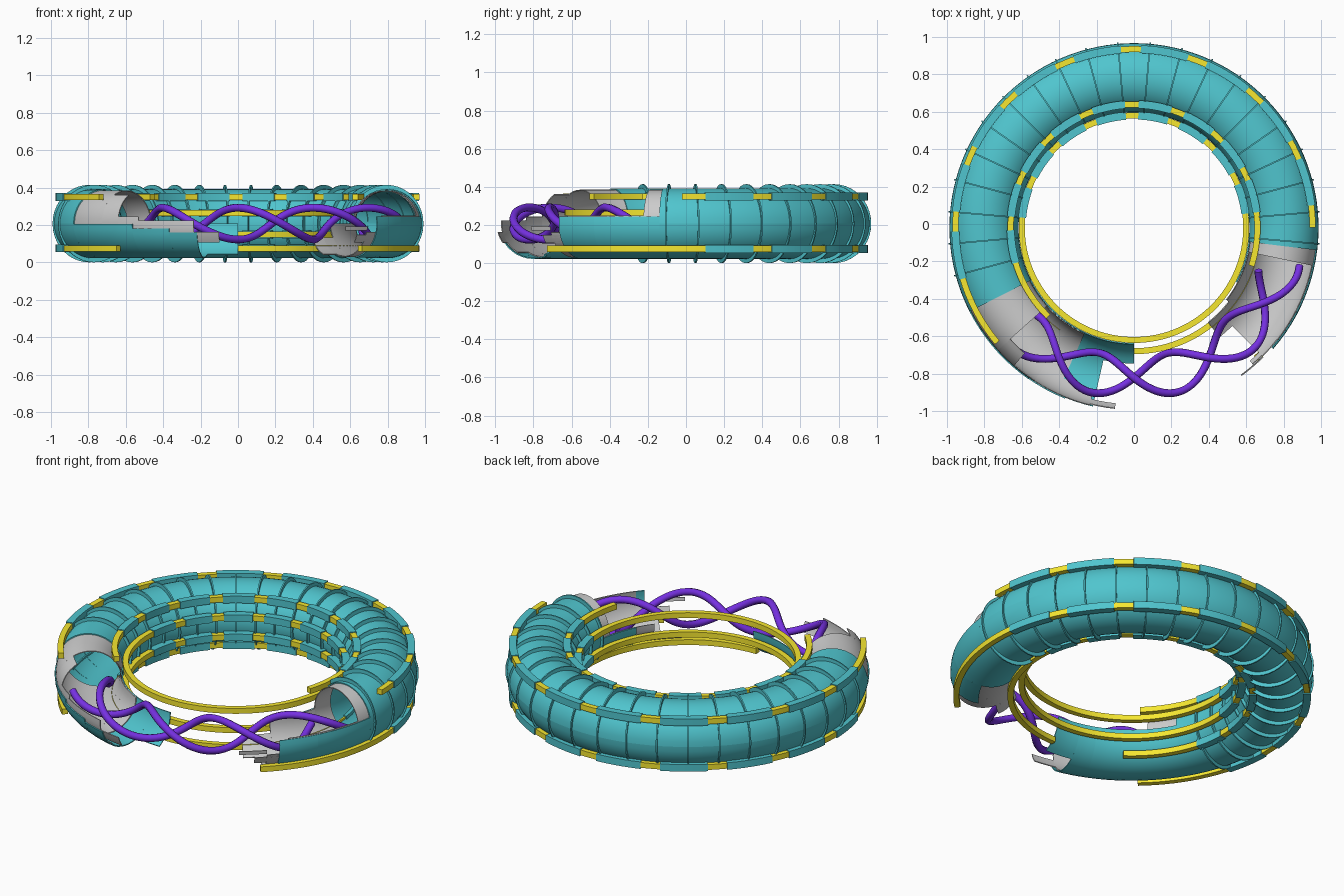
import bpy, bmesh
from math import sin, cos, radians, pi

if "Cube" in bpy.data.objects:
    bpy.data.objects.remove(bpy.data.objects["Cube"])

CY, CZ = -0.02, 0.207      # centre of the ring
R, TUBE = 0.802, 0.185     # ring radius, tube radius


def material(name, rgb):
    m = bpy.data.materials.new(name)
    m.diffuse_color = (*rgb, 1)
    m.use_nodes = True
    m.node_tree.nodes["Principled BSDF"].inputs["Base Color"].default_value = m.diffuse_color
    return m


TEAL = material("teal", (0.08, 0.56, 0.62))
YELLOW = material("yellow", (0.92, 0.80, 0.03))
PURPLE = material("purple", (0.18, 0.03, 0.75))


def sweep(bm, profile, a0, a1):
    """Turn a closed (radius, z) profile around the ring axis from a0 to a1 degrees.
    The profile is an even list whose first half pairs with its reversed second half."""
    full = abs(a1 - a0) >= 360
    n = max(1, round(abs(a1 - a0) / 3))
    rings = []
    for i in range(n if full else n + 1):
        a = radians(a0 + (a1 - a0) * i / n)
        rings.append([bm.verts.new((r * cos(a), CY + r * sin(a), CZ + z)) for r, z in profile])
    m = len(profile)
    for i in range(n):
        p, q = rings[i], rings[(i + 1) % len(rings)]
        for j in range(m):
            k = (j + 1) % m
            bm.faces.new((p[j], p[k], q[k], q[j]))
    if not full:
        for ring in (rings[0], rings[-1]):
            for j in range(m // 2 - 1):
                bm.faces.new((ring[j], ring[j + 1], ring[m - 2 - j], ring[m - 1 - j]))


def finish(bm, name, mat=None):
    bmesh.ops.recalc_face_normals(bm, faces=bm.faces)
    me = bpy.data.meshes.new(name)
    bm.to_mesh(me)
    bm.free()
    ob = bpy.data.objects.new(name, me)
    bpy.context.collection.objects.link(ob)
    if mat:
        me.materials.append(mat)
    bpy.ops.object.select_all(action='DESELECT')
    bpy.context.view_layer.objects.active = ob
    ob.select_set(True)
    bpy.ops.object.shade_smooth_by_angle(angle=radians(30))


def arc_band(outer, inner, f0, f1):
    """Tube wall section; 0 = outside, 90 = top, 180 = inside, 270 = bottom."""
    n = max(2, round((f1 - f0) / 9))
    fs = [radians(f0 + (f1 - f0) * i / n) for i in range(n + 1)]
    return ([(R + outer * cos(f), outer * sin(f)) for f in fs] +
            [(R + inner * cos(f), inner * sin(f)) for f in reversed(fs)])


def shell(name, patches, outer, inner, mat=None):
    bm = bmesh.new()
    for a0, a1, f0, f1 in patches:
        sweep(bm, arc_band(outer, inner, f0, f1), a0, a1)
    finish(bm, name, mat)


# Outer tube with its stepped cutaway at the front
shell("outer_tube", [
    (-7, 207, 0, 360),
    (207, 235, 180, 359), (235, 248, 180, 352), (248, 257, 180, 345), (257, 270, 180, 245),
    (-28, -7, 180, 372), (-41, -28, 280, 372),
], TUBE, TUBE - 0.006, TEAL)

# Grey liner showing past the outer tube
shell("inner_liner", [
    (-12, 0, 0, 360), (-38, -12, 180, 374), (-45, -38, 205, 345),
    (-52, -45, 205, 250), (-49, -41, 325, 340), (-54, -45, 348, 355),
    (200, 222, 0, 360), (222, 229, 180, 420), (229, 237, 180, 372),
    (237, 245, 180, 365), (245, 256, 300, 365), (256, 264, 325, 345),
], TUBE - 0.007, TUBE - 0.012)

# Thin ribs around the tube
bm = bmesh.new()
for k in range(21):
    a = radians(-5 + 10 * k)
    c, s = cos(a), sin(a)
    loops = []
    for t in (-0.004, 0.004):
        for rx, rz in ((0.197, 0.207), (0.180, 0.180)):
            loops.append([])
            for i in range(40):
                f = 2 * pi * i / 40
                r = R - 0.004 + rx * cos(f)
                loops[-1].append(bm.verts.new((r * c - t * s, CY + r * s + t * c, CZ + rz * sin(f))))
    for u, v in ((0, 1), (1, 3), (3, 2), (2, 0)):
        for i in range(40):
            j = (i + 1) % 40
            bm.faces.new((loops[u][i], loops[u][j], loops[v][j], loops[v][i]))
finish(bm, "tube_ribs", TEAL)


def box(r, z, w, h):
    return [(r - w, z - h), (r + w, z - h), (r + w, z + h), (r - w, z + h)]


# Rails: name, radius, height, start, end, number of sheath pieces
RAILS = [
    ("outer_top", 0.955, 0.142, 0, 220, 9),
    ("outer_bottom", 0.955, -0.132, -47, 228, 9),
    ("inner_top", 0.660, 0.142, -18, 226, 9),
    ("inner_bottom", 0.660, -0.132, -90, 234, 9),
    ("inner_mid_upper", 0.600, 0.058, 0, 360, 8),
    ("inner_mid_lower", 0.600, -0.058, 0, 360, 8),
]
PITCH = 21.75
for name, r, z, a0, a1, count in RAILS:
    bm = bmesh.new()
    sweep(bm, box(r, z, 0.016, 0.016), a0, a1)
    finish(bm, name + "_rail", YELLOW)
    bm = bmesh.new()
    for i in range(count):
        mid = 4 + PITCH * (i + 0.5)
        sweep(bm, box(r, z, 0.021, 0.021), mid - 7.7, mid + 7.7)
    finish(bm, name + "_rail_sheaths", TEAL)

# Two strands twisting through the tube
for k, (a0, a1) in enumerate(((227, 347), (222, 341))):
    cu = bpy.data.curves.new("strand", 'CURVE')
    cu.dimensions = '3D'
    cu.bevel_depth = 0.021
    cu.bevel_resolution = 2
    cu.use_fill_caps = True
    sp = cu.splines.new('POLY')
    n = 80
    sp.points.add(n)
    for i in range(n + 1):
        d = a0 + (a1 - a0) * i / n
        a, f = radians(d), radians(6 * (345 - d)) + k * pi
        r = R + 0.108 * cos(f)
        sp.points[i].co = (r * cos(a), CY + r * sin(a), CZ + 0.085 * sin(f), 1)
    sp.use_smooth = True
    cu.materials.append(PURPLE)
    ob = bpy.data.objects.new(f"twisted_strand_{k + 1}", cu)
    bpy.context.collection.objects.link(ob)
